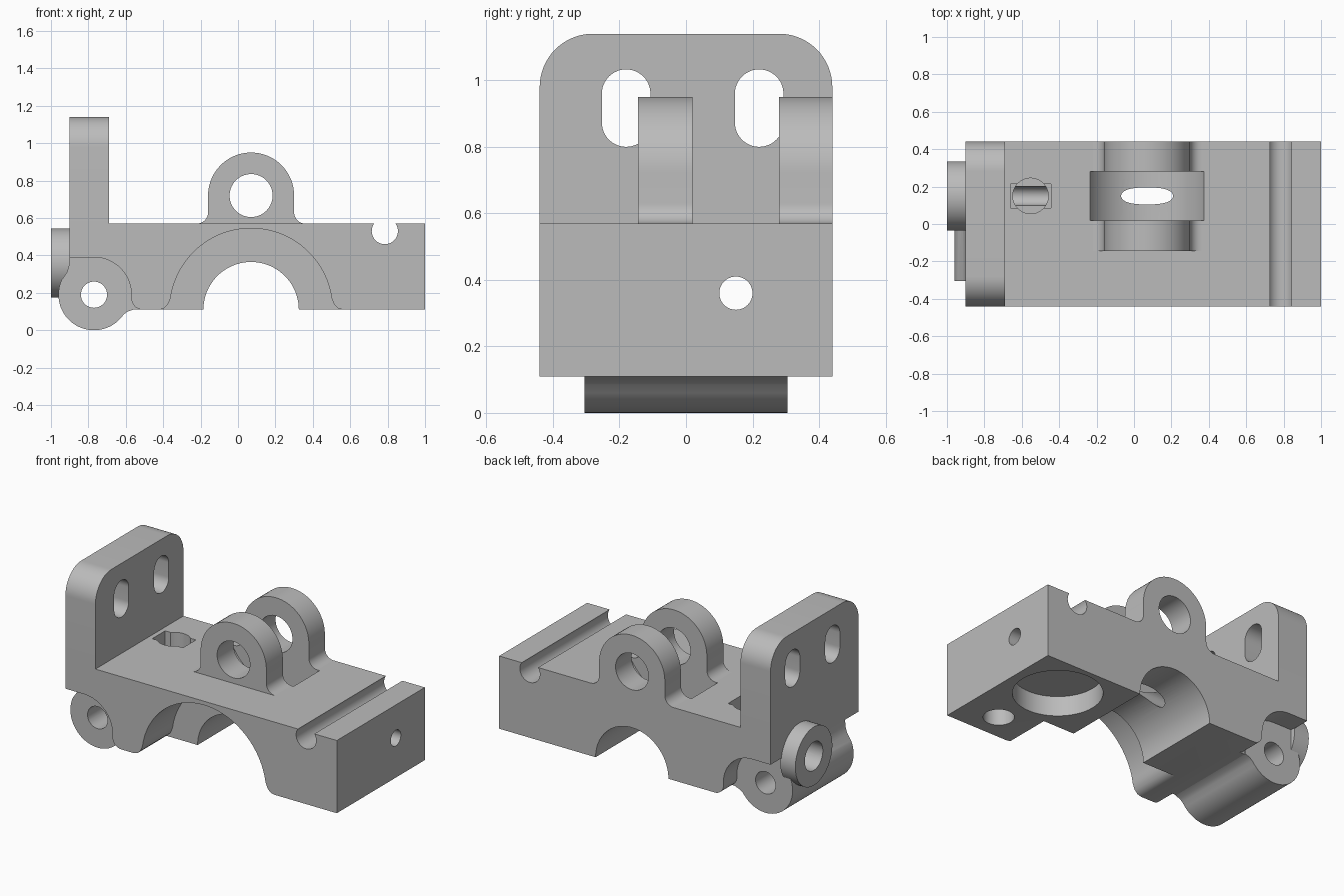
import bpy, bmesh
from math import sin, cos, pi, radians

old = bpy.data.objects.get("Cube")
if old:
    bpy.data.objects.remove(old)

grey = bpy.data.materials.new("plain_grey")
grey.use_nodes = True
colour = (0.5, 0.5, 0.5, 1)
grey.diffuse_color = colour
for node in grey.node_tree.nodes:
    if node.type == 'BSDF_PRINCIPLED':
        node.inputs["Base Color"].default_value = colour
        node.inputs["Roughness"].default_value = 0.6


def arc(cx, cy, r, start, end, n=24):
    """Points on an arc, angles in degrees."""
    angles = [radians(start + (end - start) * i / n) for i in range(n + 1)]
    return [(cx + r * cos(a), cy + r * sin(a)) for a in angles]


def circle(cx, cy, r, n=56):
    return arc(cx, cy, r, 0, 360, n)[:-1]


def rect(x0, y0, x1, y1):
    return [(x0, y0), (x1, y0), (x1, y1), (x0, y1)]


def prism(name, points, axis, low, high):
    """Extrude a 2D profile along one axis."""
    place = {'x': lambda u, v, w: (w, u, v),
             'y': lambda u, v, w: (u, w, v),
             'z': lambda u, v, w: (u, v, w)}[axis]
    bm = bmesh.new()
    rings = [[bm.verts.new(place(u, v, w)) for u, v in points] for w in (low, high)]
    n = len(points)
    for ring in rings:
        bm.faces.new(ring)
    for i in range(n):
        j = (i + 1) % n
        bm.faces.new((rings[0][i], rings[0][j], rings[1][j], rings[1][i]))
    bmesh.ops.recalc_face_normals(bm, faces=bm.faces)
    mesh = bpy.data.meshes.new(name)
    bm.to_mesh(mesh)
    bm.free()
    mesh.materials.append(grey)
    obj = bpy.data.objects.new(name, mesh)
    bpy.context.collection.objects.link(obj)
    return obj


def cut(obj, cutters):
    """Subtract the cutters and bake the result."""
    for cutter in cutters:
        mod = obj.modifiers.new("cut", 'BOOLEAN')
        mod.operation, mod.solver, mod.object = 'DIFFERENCE', 'EXACT', cutter
    bpy.context.view_layer.update()
    graph = bpy.context.evaluated_depsgraph_get()
    baked = bpy.data.meshes.new_from_object(obj.evaluated_get(graph))
    obj.modifiers.clear()
    obj.data = baked


# Shared centres
LUG_X, LUG_Z = 0.07, 0.72
HINGE_X, HINGE_Z = -0.77, 0.19
PIN_Y, PIN_Z = 0.15, 0.36
HALF = 0.44
BASE, TOP = 0.11, 0.57

# Solid parts
body = prism("base_body", rect(-0.9, BASE, 1, TOP), 'y', -HALF, HALF)

plate_outline = ([(-HALF, TOP), (HALF, TOP)] + arc(0.28, 0.98, 0.16, 0, 90, 16)
                 + arc(-0.28, 0.98, 0.16, 90, 180, 16))
plate = prism("mounting_plate", plate_outline, 'x', -0.9, -0.69)

lug_outline = (arc(0.36, 0.63, 0.06, 270, 180, 8) + arc(LUG_X, LUG_Z, 0.23, 0, 180, 36)
               + arc(-0.22, 0.63, 0.06, 0, -90, 8))
lugs = [prism("front_lug", lug_outline, 'y', -0.145, 0.02),
        prism("rear_lug", lug_outline, 'y', 0.28, HALF)]

# Hinge barrel blended into the plate above and the base beside it
barrel_outline = (arc(HINGE_X, HINGE_Z, 0.19, 155, 317, 36)
                  + [(-0.61, 0.085), (-0.59, 0.1), (-0.56, BASE), (-0.56, 0.39),
                     (-0.9, 0.39), (-0.903, 0.35), (-0.915, 0.31)])
barrel = prism("hinge_barrel", barrel_outline, 'y', -0.305, 0.305)
boss = prism("round_boss", circle(PIN_Y, PIN_Z, 0.185), 'x', -1, -0.895)

# Stepped arch under the base
big_arch = ([(-0.42, 0), (-0.42, BASE), (-0.395, 0.117), (-0.375, 0.137)]
            + arc(LUG_X, BASE, 0.435, 172, 8, 48)
            + [(0.515, 0.137), (0.535, 0.117), (0.56, BASE), (0.56, 0)])
small_arch = ([(LUG_X - 0.255, 0)] + arc(LUG_X, BASE, 0.255, 180, 0, 40)
              + [(LUG_X + 0.255, 0)])
wide_cut = prism("wide_arch_cutter", big_arch, 'y', -0.6, -0.14)
narrow_cut = prism("narrow_arch_cutter", small_arch, 'y', -0.6, 0.6)

# Clearance beside the barrel at both ends
notch = ([(-1.2, 0.39)] + arc(HINGE_X, HINGE_Z, 0.2, 90, 0, 20)
         + arc(-0.51, 0.17, 0.06, 180, 270, 8) + [(-0.51, 0), (-1.2, 0)])
notches = [prism("notch_cutter", notch, 'y', a, b) for a, b in ((-0.6, -0.3), (0.3, 0.6))]

# Round bores and pockets
pin = prism("pin_cutter", circle(PIN_Y, PIN_Z, 0.05, 40), 'x', -1.2, 1.2)
counterbore = prism("counterbore_cutter", circle(PIN_Y, PIN_Z, 0.09, 40), 'x', -1.2, -0.75)
hinge_hole = prism("hinge_cutter", circle(HINGE_X, HINGE_Z, 0.07, 40), 'y', -0.6, 0.6)
lug_hole = prism("lug_cutter", circle(LUG_X, LUG_Z, 0.115), 'y', -0.6, 0.6)
recess = prism("recess_cutter", circle(LUG_X, LUG_Z, 0.34, 80), 'y', 0.02, 0.28)
groove = prism("groove_cutter", circle(0.785, 0.53, 0.07), 'y', -0.6, 0.6)
magnet = prism("magnet_cutter", circle(0.685, PIN_Y, 0.255), 'z', 0, 0.235)
blind = prism("blind_hole_cutter", circle(0.765, -0.27, 0.088), 'z', 0, 0.35)
nut_slot = prism("nut_slot_cutter", rect(-0.66, 0.085, -0.445, 0.215), 'z', 0.43, 0.7)
nut_hole = prism("nut_hole_cutter", circle(-0.553, PIN_Y, 0.095), 'z', PIN_Z, 0.7)
slots = [prism("plate_slot_cutter", arc(y, 0.96, 0.073, 0, 180) + arc(y, 0.873, 0.073, 180, 360),
               'x', -1.2, -0.5) for y in (-0.18, 0.22)]

body_cuts = [wide_cut, narrow_cut, *notches, pin, counterbore, hinge_hole, recess,
             groove, magnet, blind, nut_slot, nut_hole]
cut(body, body_cuts)
cut(plate, slots)
for lug in lugs:
    cut(lug, [lug_hole])
cut(barrel, [hinge_hole, pin, counterbore, nut_hole])
cut(boss, [pin, counterbore])

for cutter in body_cuts + slots + [lug_hole]:
    bpy.data.objects.remove(cutter)

# Smooth the curved walls, keep the edges crisp
bpy.ops.object.select_all(action='DESELECT')
for obj in [body, plate, barrel, boss, *lugs]:
    obj.select_set(True)
bpy.context.view_layer.objects.active = body
bpy.ops.object.shade_smooth_by_angle(angle=radians(30))
